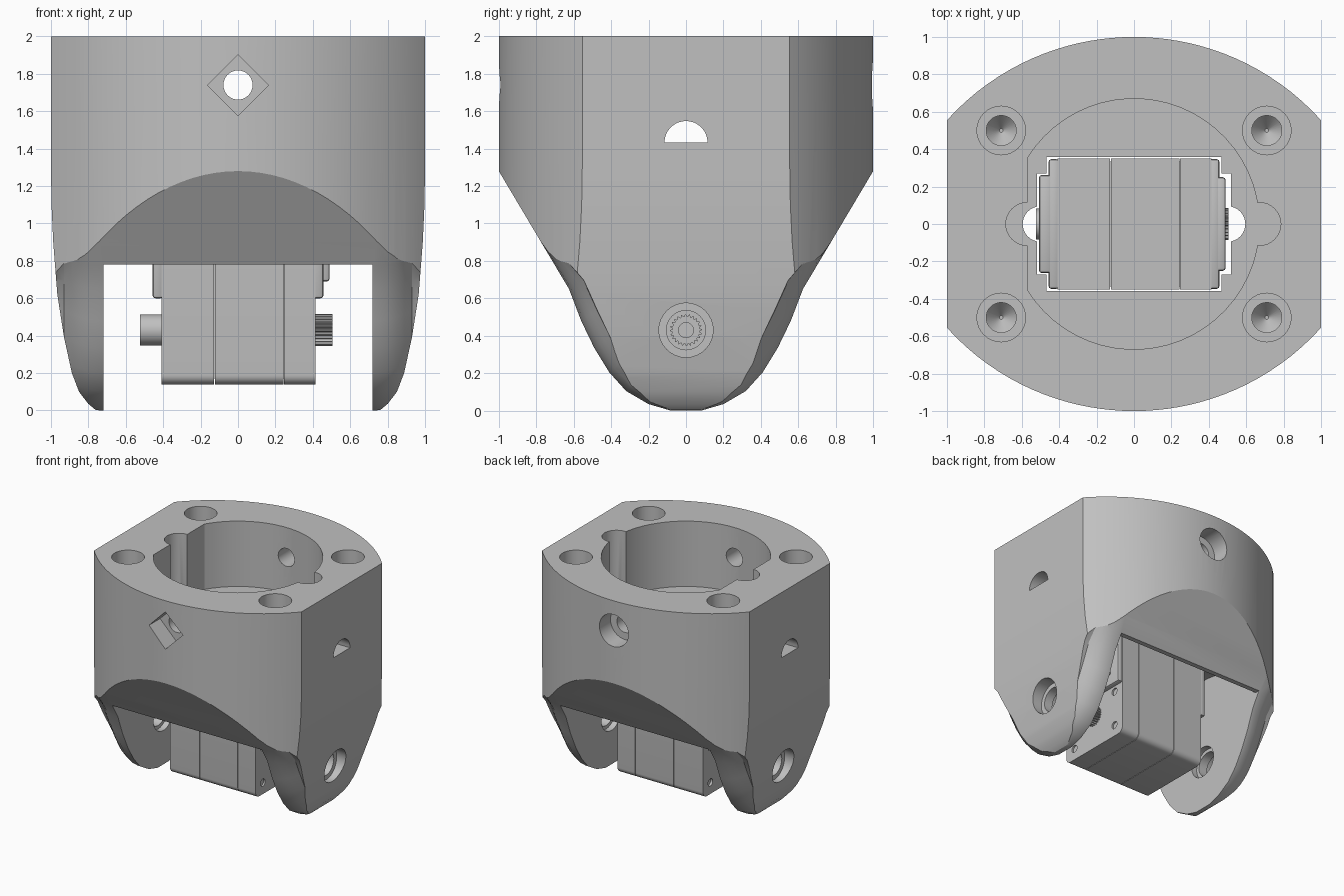
import bpy, bmesh
from math import sin, cos, pi, acos, atan2, hypot, sqrt, radians

old = bpy.data.objects.get("Cube")
if old:
    bpy.data.objects.remove(old, do_unlink=True)

GREY = (0.53, 0.53, 0.53, 1.0)
mat = bpy.data.materials.new("plain grey")
mat.use_nodes = True
mat.diffuse_color = GREY
bsdf = next(n for n in mat.node_tree.nodes if n.type == 'BSDF_PRINCIPLED')
bsdf.inputs["Base Color"].default_value = GREY
bsdf.inputs["Roughness"].default_value = 0.6

AXES = {'x': lambda u, v, w: (w, u, v),
        'y': lambda u, v, w: (u, w, v),
        'z': lambda u, v, w: (u, v, w)}


def loft(name, axis, stations):
    """Capped skin through (points, distance) stations along an axis."""
    bm = bmesh.new()
    rings = [[bm.verts.new(AXES[axis](u, v, w)) for u, v in pts] for pts, w in stations]
    n = len(rings[0])
    for a, b in zip(rings, rings[1:]):
        for i in range(n):
            j = (i + 1) % n
            bm.faces.new((a[i], a[j], b[j], b[i]))
    bm.faces.new(rings[0])
    bm.faces.new(rings[-1])
    bmesh.ops.recalc_face_normals(bm, faces=bm.faces)
    me = bpy.data.meshes.new(name)
    bm.to_mesh(me)
    bm.free()
    me.materials.append(mat)
    ob = bpy.data.objects.new(name, me)
    bpy.context.collection.objects.link(ob)
    return ob


def prism(name, axis, pts, a, b):
    return loft(name, axis, [(pts, a), (pts, b)])


def circle(r, u=0.0, v=0.0, n=32, start=0.0, sweep=2 * pi):
    return [(u + r * cos(start + sweep * i / n), v + r * sin(start + sweep * i / n)) for i in range(n)]


def box(name, x0, x1, y0, y1, z0, z1):
    return prism(name, 'z', [(x0, y0), (x1, y0), (x1, y1), (x0, y1)], z0, z1)


def mirrored(half):
    return half + [(-u, v) for u, v in reversed(half)]


def activate(ob):
    bpy.ops.object.select_all(action='DESELECT')
    ob.select_set(True)
    bpy.context.view_layer.objects.active = ob


def apply(ob, mod):
    activate(ob)
    bpy.ops.object.modifier_apply(modifier=mod.name)


def combine(ob, other, op='DIFFERENCE'):
    mod = ob.modifiers.new("cut", 'BOOLEAN')
    mod.operation, mod.solver, mod.object = op, 'EXACT', other
    apply(ob, mod)
    bpy.data.objects.remove(other, do_unlink=True)


def bevel(ob, width, segments):
    mod = ob.modifiers.new("bevel", 'BEVEL')
    mod.width, mod.segments, mod.limit_method = width, segments, 'ANGLE'
    apply(ob, mod)


def smooth(ob):
    activate(ob)
    bpy.ops.object.shade_smooth_by_angle(angle=radians(28))


# Bracket: plan of two shallow arcs
R = 1.346
def arc(x):
    return sqrt(R * R - x * x) - R + 1
xs = [-1.2 + 2.4 * i / 40 for i in range(41)]
bracket = prism("bracket", 'z', [(x, arc(x)) for x in xs] + [(x, -arc(x)) for x in reversed(xs)], -0.2, 2)

# Side outline with softly rounded rim on the arms
SIDE = [(.08, 0), (.2, .035), (.32, .105), (.41, .205), (.49, .335), (.56, .48), (.625, .65),
        (.7, .776), (.774, .9), (.893, 1.1), (1.2, 1.616), (1.2, 2.2)]
def inset(s):
    half = []
    for y, z in SIDE:
        w = s * min(1, max(0, (1.1 - z) / .5))
        half.append((y - w * .86 * min(1, y / .5), z + w * (1 - .5 * min(1, y / .6))))
    return mirrored(half)
side_steps = [(.74, 0), (.8, .012), (.85, .035), (.89, .065), (.93, .1), (1.3, .12)]
stations = [(inset(s), -x) for x, s in reversed(side_steps)] + [(inset(s), x) for x, s in side_steps]
combine(bracket, loft("side_outline", 'x', stations), 'INTERSECT')

# Front outline, tapering in toward the arm tips
FRONT = [(.72, -.03), (.765, .006), (.8, .035), (.85, .1), (.888, .2), (.93, .39), (.966, .62),
         (.988, .9), (.997, 1.1), (1, 1.3), (1, 2.2)]
combine(bracket, prism("front_outline", 'y', mirrored(FRONT), -1.5, 1.5), 'INTERSECT')

# Gap between the arms, with a swing clearance arched about the pivot
PIVOT, GAP_TOP, ARCH = .43, .78, .66
lift = atan2(GAP_TOP - PIVOT, ARCH)
gap = circle(hypot(ARCH, GAP_TOP - PIVOT), 0, PIVOT, 32, lift, pi - 2 * lift)
gap += [(-ARCH, GAP_TOP), (-1.4, GAP_TOP), (-1.4, -.3), (1.4, -.3), (1.4, GAP_TOP)]
combine(bracket, prism("arm_gap", 'x', gap, -.72, .72))

# Round top cavity with one flat side and two vertical channels
FLOOR = 1.43
a = pi - acos(.57 / .67)
cavity = [(.67 * cos(t), .67 * sin(t)) for t in [-a + 2 * a * i / 48 for i in range(49)]]
combine(bracket, prism("cavity", 'z', cavity, FLOOR, 2.2))
for x in (.67, -.57):
    combine(bracket, prism("channel", 'z', circle(.115, x), FLOOR + .001, 2.2))

# Pocket in the floor that holds the motor
combine(bracket, box("motor_pocket", -.467, .467, -.357, .357, .6, 1.6))
combine(bracket, box("pocket_step", -.518, .518, -.27, .27, .61, 1.61))
for x in (-.5, .5):
    combine(bracket, prism("pocket_round", 'z', circle(.095, x), .62, 1.62))

# Corner screw holes with drill points
for x in (-.71, .71):
    for y in (-.5, .5):
        combine(bracket, prism("counterbore", 'z', circle(.13, x, y), 1.5, 2.2))
        combine(bracket, loft("screw_hole", 'z', [(circle(.01, x, y), 1.12), (circle(.08, x, y), 1.2),
                                                  (circle(.08, x, y), 1.6)]))

# Cross bolt with a square nut pocket in front and a round recess behind
combine(bracket, prism("bolt_hole", 'y', circle(.078, 0, 1.74), -1.2, 1.2))
combine(bracket, prism("nut_pocket", 'y', circle(.163, 0, 1.74, 4), -1.2, -.84))
combine(bracket, prism("bolt_recess", 'y', circle(.14, 0, 1.74), .84, 1.2))

# Side windows and pivot holes in each arm
window = circle(.115, 0, FLOOR + .002, 16, 0, pi) + [(-.115, FLOOR + .002)]
for s in (-1, 1):
    combine(bracket, prism("side_window", 'x', window, s * .5, s * 1.2))
    combine(bracket, prism("pivot_hole", 'x', circle(.105, 0, PIVOT), s * .6, s * 1.2))
    combine(bracket, prism("pivot_recess", 'x', circle(.145, 0, PIVOT), s * .85, s * 1.2))
    combine(bracket, prism("pivot_inner_recess", 'x', circle(.135, 0, PIVOT), s * .6, s * .77))
smooth(bracket)

# Motor case in three slices with rounded lower edges, around a smaller core
TOP, BOTTOM, HALF, ROUND = 1.28, .14, .35, .05
section = mirrored(circle(ROUND, HALF - ROUND, BOTTOM + ROUND, 6, -pi / 2, pi / 2)
                   + [(HALF, BOTTOM + ROUND), (HALF, TOP)])
box("motor_core", -.39, .4, -.335, .335, .17, TOP - .01)
for name, x0, x1 in (("motor_back_case", -.41, -.127), ("motor_middle_case", -.123, .242),
                     ("motor_front_case", .246, .415)):
    case = prism(name, 'x', section, x0, x1)
    if name != "motor_middle_case":
        outer = x0 if x0 < -.2 else x1
        for y in (-.25, .25):
            for z in (.24, .55):
                combine(case, prism("screw_recess", 'x', circle(.032, y, z, 16), outer - .03, outer + .03))
    smooth(case)

# Raised housings on both motor sides
PADS = [("left_pad", .4, .457, .347, .6), ("left_housing", .44, .49, .25, .69),
        ("right_pad", -.457, -.4, .347, .6), ("right_housing", -.508, -.44, .262, .8)]
for name, x0, x1, y, z in PADS:
    pad = box(name, x0, x1, -y, y, z, TOP - .003)
    bevel(pad, .015, 2)
    smooth(pad)

# Idler boss and toothed output shaft
idler = prism("idler_boss", 'x', circle(.083, 0, PIVOT), -.525, -.4)
combine(idler, prism("idler_socket", 'x', circle(.045, 0, PIVOT), -.6, -.47))
smooth(idler)
TEETH = 24
gear = []
for i in range(TEETH * 4):
    r = .085 if i % 4 < 2 else .073
    t = 2 * pi * i / (TEETH * 4)
    gear.append((r * cos(t), PIVOT + r * sin(t)))
shaft = prism("output_shaft", 'x', gear, .41, .505)
combine(shaft, prism("shaft_socket", 'x', circle(.04, 0, PIVOT), .45, .6))
